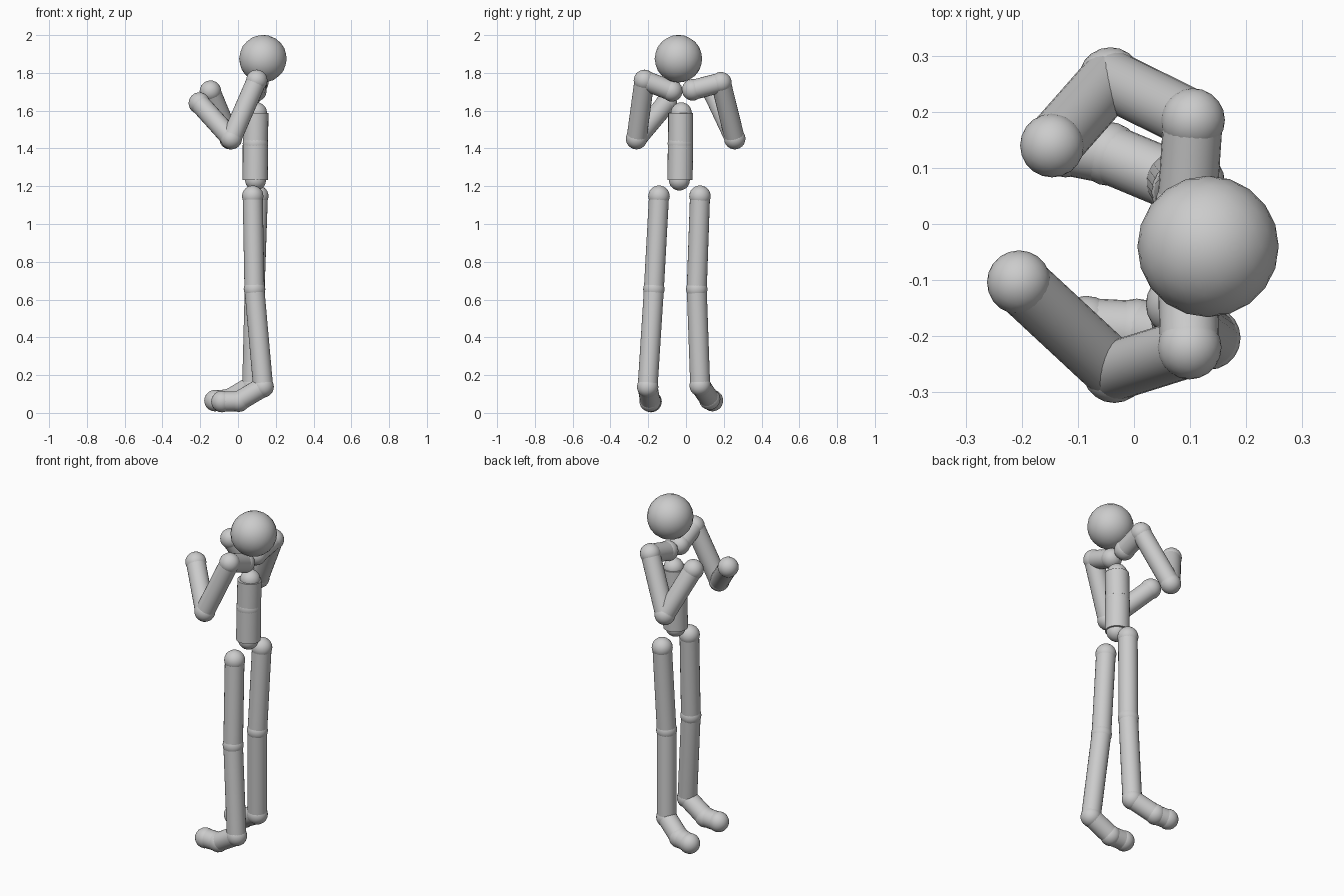
import bpy, math
from mathutils import Vector

if "Cube" in bpy.data.objects:
    bpy.data.objects.remove(bpy.data.objects["Cube"])

grey = bpy.data.materials.new("plain grey")
grey.diffuse_color = (0.6, 0.6, 0.6, 1)
grey.use_nodes = True
grey.node_tree.nodes["Principled BSDF"].inputs["Base Color"].default_value = grey.diffuse_color


def finish(name):
    ob = bpy.context.object
    ob.name = name
    ob.data.materials.append(grey)
    bpy.ops.object.shade_smooth_by_angle(angle=math.radians(40))
    return ob


def ball(name, p, r):
    bpy.ops.mesh.primitive_ico_sphere_add(subdivisions=3, radius=r, location=p)
    return finish(name)


def rod(name, a, b, r):
    a, b = Vector(a), Vector(b)
    bpy.ops.mesh.primitive_cylinder_add(vertices=24, radius=r, depth=(b - a).length,
                                        location=(a + b) / 2)
    ob = finish(name)
    ob.rotation_euler = (b - a).to_track_quat('Z', 'Y').to_euler()
    return ob


def chain(bones, joints, points, r_rod=0.053, r_ball=0.057):
    # Rods between consecutive joints, with a ball at each joint
    for name, a, b in zip(bones, points, points[1:]):
        rod(name, a, b, r_rod)
    for name, p in zip(joints, points):
        ball(name, p, r_ball)


# Head
ball("head", (0.132, -0.04, 1.875), 0.126)

# Torso: two thicker barrels with balls at the ends and waist
chain((), ("neck_ball", "waist_ball", "pelvis_ball"),
      [(0.098, -0.025, 1.588), (0.092, -0.03, 1.426), (0.093, -0.035, 1.233)], r_ball=0.056)
ball("waist_ring", (0.092, -0.03, 1.426), 0.0675)
rod("chest", (0.096, -0.028, 1.588), (0.092, -0.029, 1.436), 0.066)
rod("belly", (0.092, -0.029, 1.417), (0.091, -0.032, 1.233), 0.067)

# Arms, from collar to hand
arm_bones = ("collar", "upper_arm", "forearm")
arm_joints = ("collar_joint", "shoulder", "elbow", "hand")
arms = {
    "right": [(0.095, 0.035, 1.71), (0.105, 0.185, 1.748), (-0.042, 0.258, 1.452), (-0.146, 0.14, 1.703)],
    "left": [(0.095, -0.075, 1.705), (0.099, -0.22, 1.76), (-0.035, -0.262, 1.452), (-0.205, -0.104, 1.64)],
}

# Legs, from hip to toe
leg_bones = ("thigh", "shin", "foot", "toes")
leg_joints = ("hip", "knee", "ankle", "foot_ball", "toe_tip")
legs = {
    "right": [(0.105, 0.074, 1.147), (0.088, 0.057, 0.655), (0.075, 0.075, 0.145), (-0.045, 0.125, 0.073), (-0.122, 0.14, 0.065)],
    "left": [(0.078, -0.143, 1.147), (0.087, -0.17, 0.655), (0.133, -0.203, 0.138), (0.005, -0.19, 0.062), (-0.085, -0.185, 0.06)],
}

for bones, joints, limbs in ((arm_bones, arm_joints, arms), (leg_bones, leg_joints, legs)):
    for side, pts in limbs.items():
        chain([f"{side}_{n}" for n in bones], [f"{side}_{n}" for n in joints], pts)
